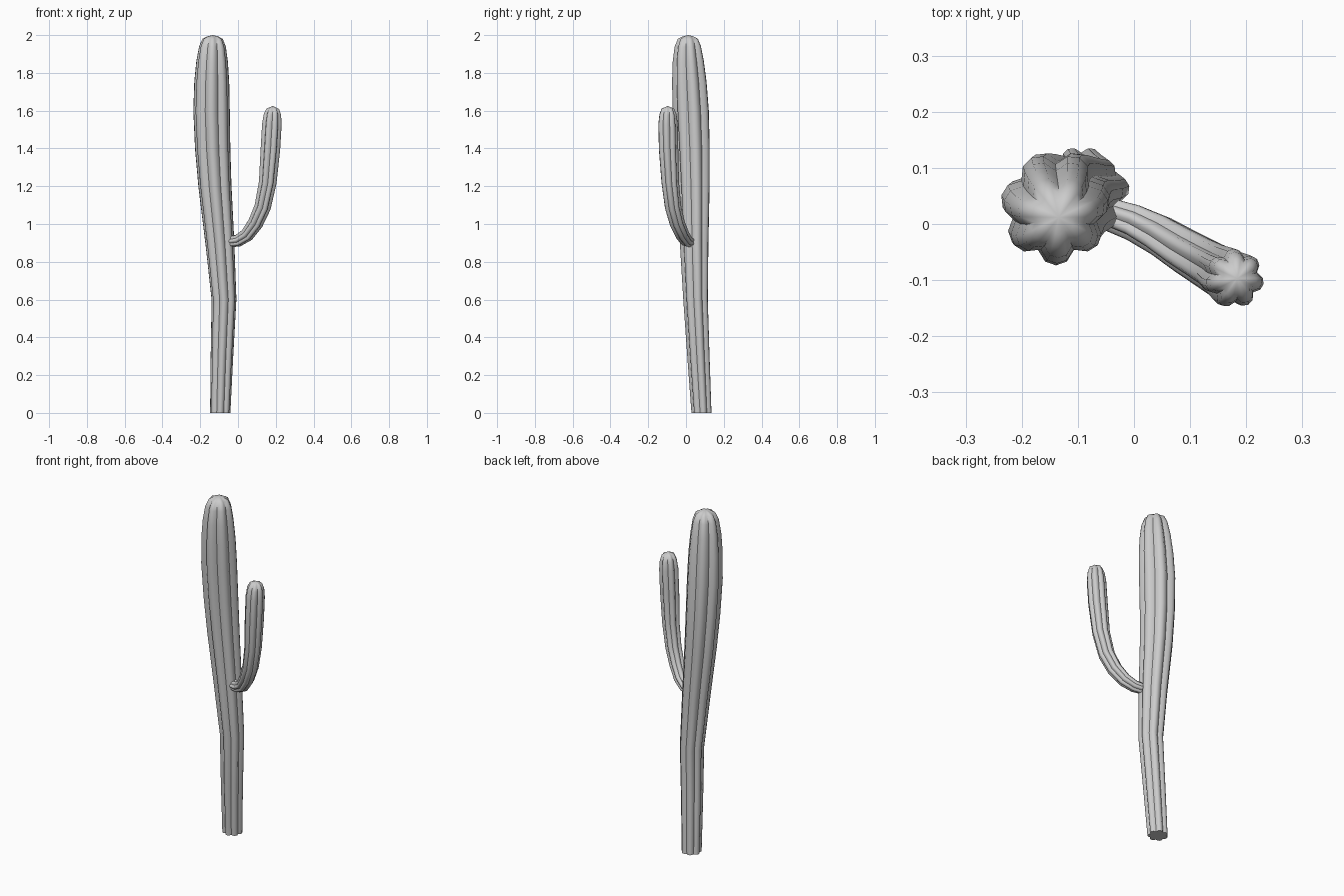
import bpy, bmesh, math
from mathutils import Vector

if "Cube" in bpy.data.objects:
    bpy.data.objects.remove(bpy.data.objects["Cube"])

RIBS = 7
# one rib: valley, shoulder, crest, shoulder (fraction of rib, radius factor)
RIB = [(-0.5, 0.80), (-0.24, 0.97), (0.0, 1.02), (0.24, 0.97)]


def ribbed_stem(name, path, phase, first_dir):
    """Sweep a ribbed star section along (x, y, z, radius) points, closing in a tip."""
    bm = bmesh.new()
    pts = [Vector(p[:3]) for p in path]
    rings = []
    for i, p in enumerate(path[:-1]):
        d = Vector(first_dir) if i == 0 else pts[i + 1] - pts[i - 1]
        rot = Vector((0, 0, 1)).rotation_difference(d.normalized())
        ring = []
        for k in range(RIBS):
            for off, f in RIB:
                a = math.radians(phase) + (k + off) * math.tau / RIBS
                v = Vector((math.cos(a), math.sin(a), 0)) * p[3] * f
                ring.append(bm.verts.new(pts[i] + rot @ v))
        rings.append(ring)
    n = len(rings[0])
    for a, b in zip(rings, rings[1:]):
        for j in range(n):
            bm.faces.new((a[j], a[(j + 1) % n], b[(j + 1) % n], b[j]))
    tip = bm.verts.new(pts[-1])
    for j in range(n):
        bm.faces.new((rings[-1][j], rings[-1][(j + 1) % n], tip))
    bm.faces.new(rings[0][::-1])
    bmesh.ops.recalc_face_normals(bm, faces=bm.faces)
    me = bpy.data.meshes.new(name)
    bm.to_mesh(me)
    bm.free()
    ob = bpy.data.objects.new(name, me)
    bpy.context.collection.objects.link(ob)
    bpy.ops.object.select_all(action='DESELECT')
    ob.select_set(True)
    bpy.context.view_layer.objects.active = ob
    bpy.ops.object.shade_smooth_by_angle(angle=math.radians(50))
    return ob


# main trunk, swelling towards the top
ribbed_stem("cactus_trunk", [
    (-0.094, 0.084, 0.00, 0.054),
    (-0.085, 0.068, 0.30, 0.060),
    (-0.074, 0.053, 0.60, 0.066),
    (-0.096, 0.046, 0.90, 0.077),
    (-0.122, 0.042, 1.20, 0.088),
    (-0.134, 0.037, 1.40, 0.094),
    (-0.140, 0.029, 1.60, 0.097),
    (-0.139, 0.021, 1.75, 0.093),
    (-0.137, 0.015, 1.86, 0.084),
    (-0.135, 0.012, 1.94, 0.071),
    (-0.134, 0.012, 1.98, 0.054),
    (-0.134, 0.012, 1.993, 0.030),
    (-0.134, 0.012, 2.00, 0.0)], 270, (0, 0, 1))

# side arm, curving out and up
ribbed_stem("cactus_arm", [
    (-0.050, 0.020, 0.905, 0.029),
    (0.000, 0.003, 0.913, 0.033),
    (0.047, -0.020, 0.943, 0.037),
    (0.092, -0.048, 1.005, 0.041),
    (0.130, -0.070, 1.09, 0.044),
    (0.157, -0.085, 1.22, 0.047),
    (0.171, -0.094, 1.395, 0.052),
    (0.179, -0.097, 1.53, 0.052),
    (0.182, -0.097, 1.58, 0.046),
    (0.184, -0.097, 1.61, 0.034),
    (0.184, -0.097, 1.625, 0.0)], 92, (0.93, -0.34, 0.1))
